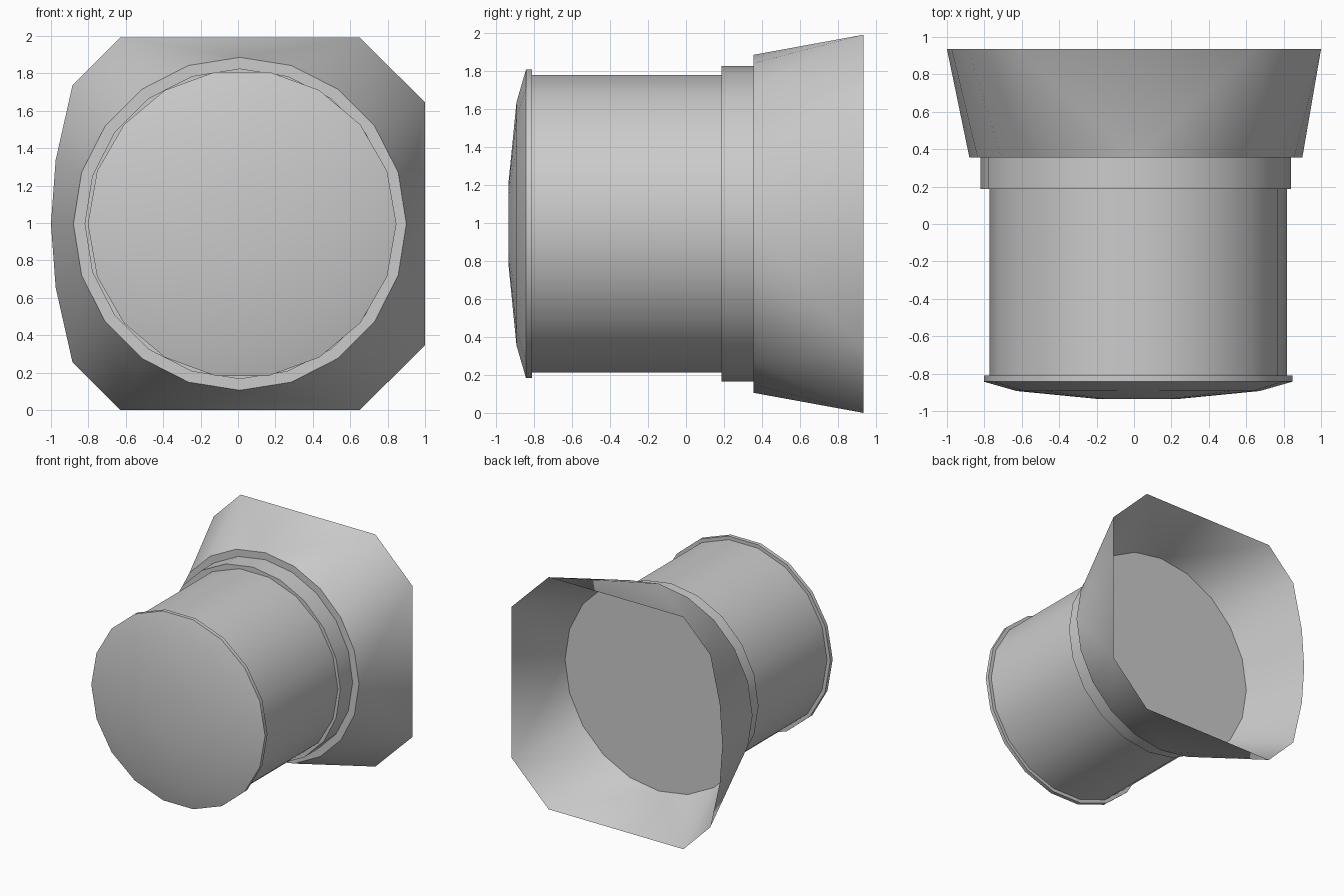
import bpy, bmesh
from math import sin, cos, radians, pi

if "Cube" in bpy.data.objects:
    bpy.data.objects.remove(bpy.data.objects["Cube"])

ZC = 0.996  # height of the long axis


def finish(bm, name, angle=32):
    bmesh.ops.recalc_face_normals(bm, faces=bm.faces)
    me = bpy.data.meshes.new(name)
    bm.to_mesh(me)
    bm.free()
    ob = bpy.data.objects.new(name, me)
    bpy.context.collection.objects.link(ob)
    bpy.ops.object.select_all(action='DESELECT')
    ob.select_set(True)
    bpy.context.view_layer.objects.active = ob
    bpy.ops.object.shade_smooth_by_angle(angle=radians(angle))
    return ob


def ring_points(bm, n, r, y, cx):
    return [bm.verts.new((cx + r * cos(2 * pi * i / n), y, ZC + r * sin(2 * pi * i / n)))
            for i in range(n)]


def lathe(name, profile, n, cx):
    """Stack of (radius, y) rings along y, closed at both ends."""
    bm = bmesh.new()
    rings = [ring_points(bm, n, r, y, cx) for r, y in profile]
    for a, b in zip(rings, rings[1:]):
        for i in range(n):
            j = (i + 1) % n
            bm.faces.new((a[i], a[j], b[j], b[i]))
    bm.faces.new(rings[0])
    bm.faces.new(rings[-1])
    return finish(bm, name)


# Main body, domed front cap with thin rim, and the collar behind
lathe("barrel", [(0.795, -0.82), (0.795, 0.2)], 18, 0.022)
lathe("domed_cap", [(0.22, -0.935), (0.65, -0.893), (0.825, -0.843), (0.825, -0.81)], 18, 0.022)
lathe("collar", [(0.83, 0.188), (0.83, 0.355)], 20, 0.01)

# Flared hood: round plate at the front, open clipped-square mouth at the back
bm = bmesh.new()
inner = ring_points(bm, 20, 0.89, 0.355, 0.01)
bm.faces.new(inner)
upper = [(1, 0.65), (0.65, 0.996), (-0.63, 0.996), (-0.885, 0.74), (-0.975, 0.34)]
outline = upper + [(-1, 0)] + [(x, -z) for x, z in reversed(upper)]
outer = [bm.verts.new((x, 0.935, ZC + z)) for x, z in outline]
# which mouth corner each front vertex runs to (vertices 0, 5, 15 fan to two corners)
target = [0, 0, 0, 1, 1, 1, 2, 2, 3, 4, 5, 6, 7, 8, 8, 8, 9, 9, 10, 10, 10]
for i in range(20):
    a, b = inner[i], inner[(i + 1) % 20]
    s, t = target[i], target[i + 1]
    if s == t:
        bm.faces.new((a, b, outer[s]))
    elif i in (5, 15):
        bm.faces.new((a, b, outer[t]))
        bm.faces.new((a, outer[t], outer[s]))
    else:
        bm.faces.new((a, b, outer[t], outer[s]))
bm.faces.new((inner[0], outer[0], outer[10]))
finish(bm, "flared_hood", 40)
